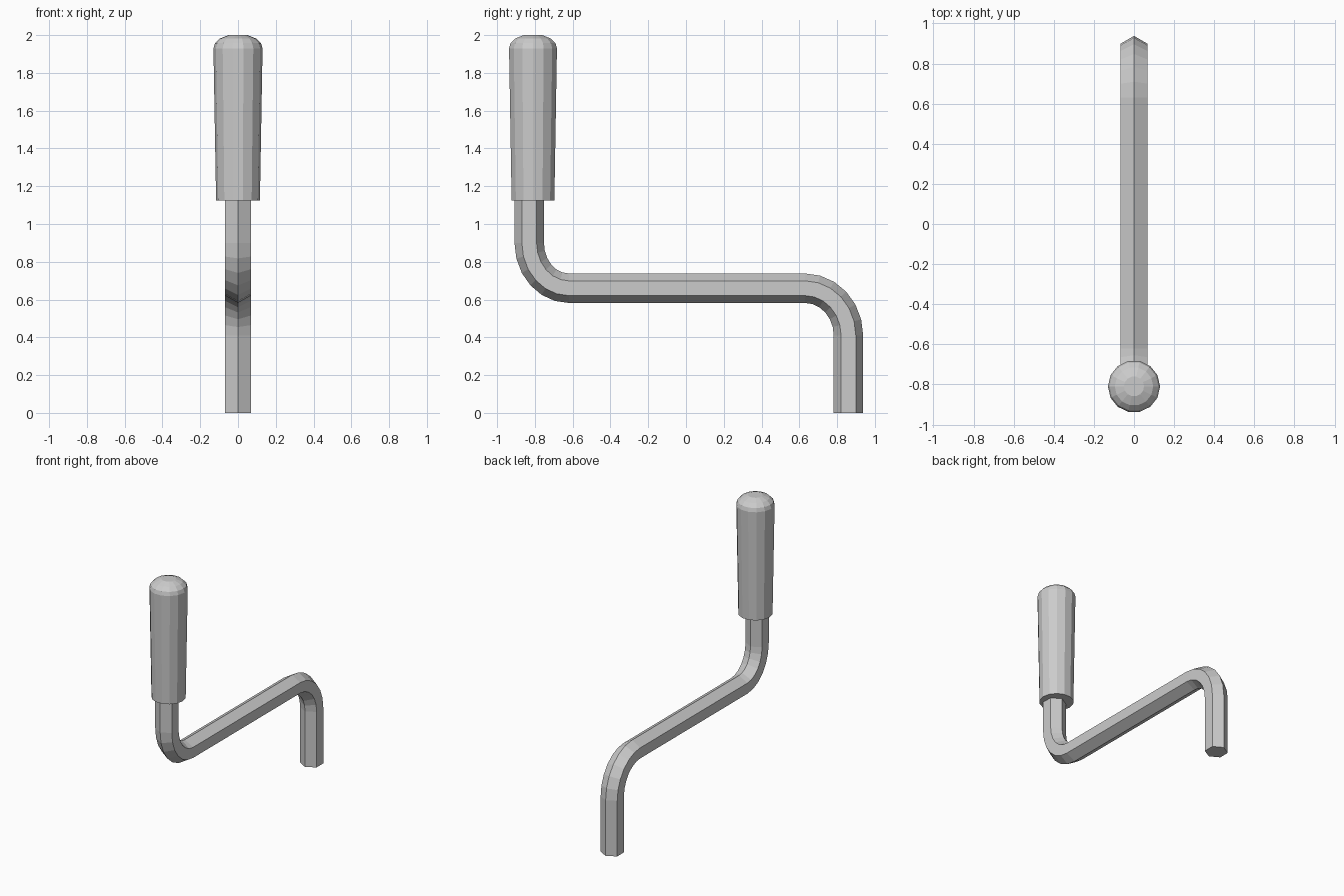
import bpy, bmesh
from math import sin, cos, pi, radians
from mathutils import Vector

if "Cube" in bpy.data.objects:
    bpy.data.objects.remove(bpy.data.objects["Cube"])


def loft(name, rings):
    """Skin a list of equal-sized vertex rings and cap both ends."""
    bm = bmesh.new()
    loops = [[bm.verts.new(p) for p in ring] for ring in rings]
    n = len(loops[0])
    for a, b in zip(loops, loops[1:]):
        for i in range(n):
            j = (i + 1) % n
            bm.faces.new((a[i], a[j], b[j], b[i]))
    bm.faces.new(loops[0][::-1])
    bm.faces.new(loops[-1])
    bmesh.ops.recalc_face_normals(bm, faces=bm.faces)
    mesh = bpy.data.meshes.new(name)
    bm.to_mesh(mesh)
    bm.free()
    obj = bpy.data.objects.new(name, mesh)
    bpy.context.collection.objects.link(obj)
    return obj


# Crank rod: hexagonal bar swept along an S-shaped path (y, z, heading)
STEPS = 6
path = [(0.86, 0.0, 90)]
for i in range(STEPS + 1):          # upper bend at the socket end
    a = radians(90 * i / STEPS)
    path.append((0.63 + 0.23 * cos(a), 0.41 + 0.25 * sin(a), 90 + 90 * i / STEPS))
for i in range(STEPS + 1):          # lower bend at the handle end
    a = radians(90 * i / STEPS)
    path.append((-0.62 - 0.21 * sin(a), 0.90 - 0.24 * cos(a), 180 - 90 * i / STEPS))
path.append((-0.83, 1.20, 90))

HEX = 0.078
rod_rings = []
for y, z, heading in path:
    h = radians(heading)
    side = Vector((0, -sin(h), cos(h)))
    rod_rings.append([Vector((0, y, z)) + side * HEX * cos(k * pi / 3)
                      + Vector((HEX * sin(k * pi / 3), 0, 0)) for k in range(6)])
loft("crank_rod", rod_rings)

# Handle grip: tapered turned profile (radius, z) with a domed top
SIDES = 14
profile = [(0.116, 1.125), (0.130, 1.93), (0.122, 1.957), (0.096, 1.982), (0.05, 2.0)]
loft("handle_grip", [[Vector((r * cos(2 * pi * k / SIDES), -0.81 + r * sin(2 * pi * k / SIDES), z))
                      for k in range(SIDES)] for r, z in profile])
